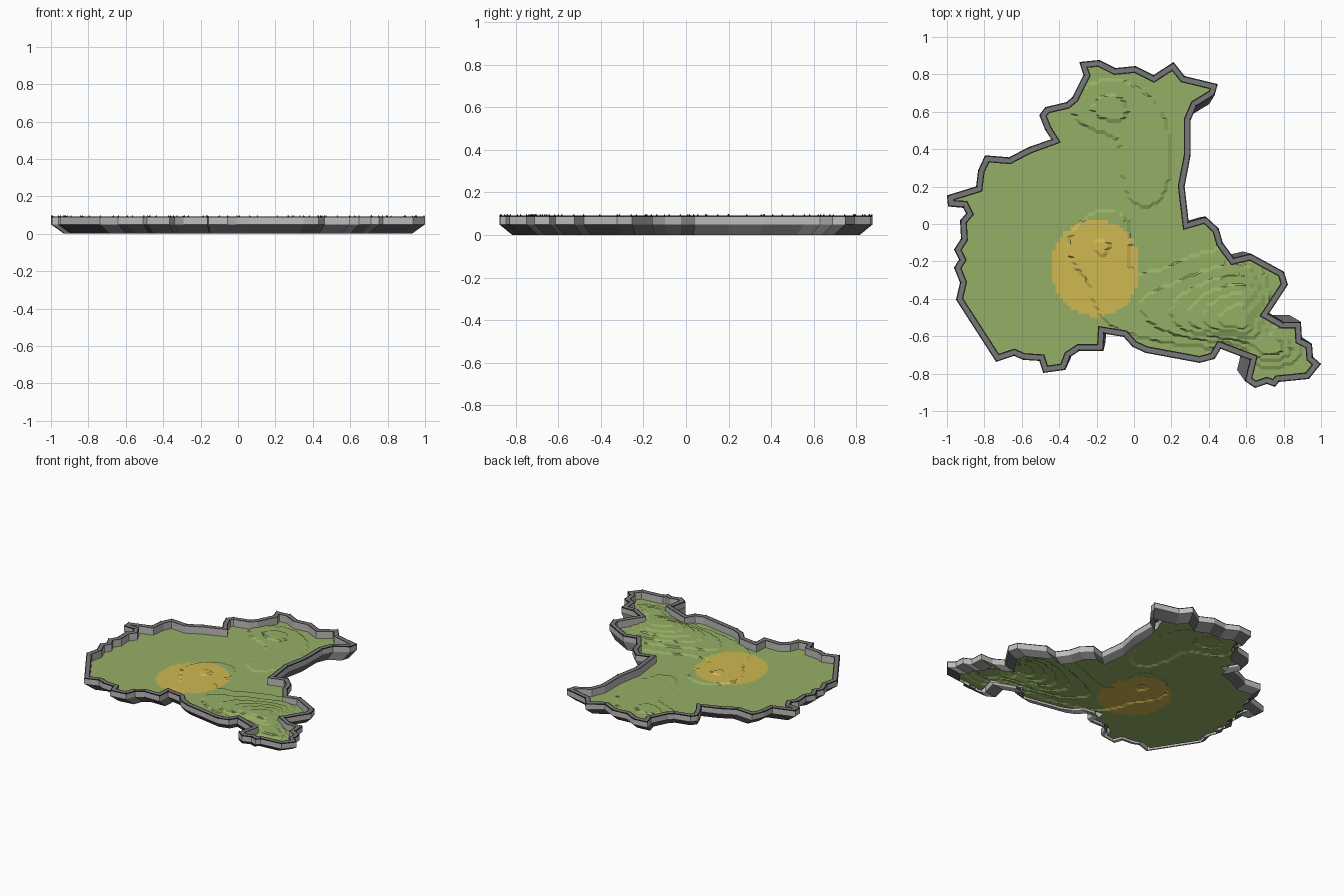
import bpy, bmesh, math
from mathutils import Vector
from mathutils.geometry import tessellate_polygon

if "Cube" in bpy.data.objects:
    bpy.data.objects.remove(bpy.data.objects["Cube"])


def material(name, rgb):
    m = bpy.data.materials.new(name)
    m.diffuse_color = (*rgb, 1)
    m.use_nodes = True
    m.node_tree.nodes["Principled BSDF"].inputs["Base Color"].default_value = m.diffuse_color
    return m


GREEN = material("grass green", (0.30, 0.43, 0.13))
GOLD = material("field gold", (0.63, 0.48, 0.085))
LIGHT = material("light stone", (0.52, 0.51, 0.50))
GREY = material("dark stone", (0.19, 0.19, 0.19))
SHADE = material("underside stone", (0.13, 0.13, 0.13))
BLACK = material("edge black", (0.03, 0.03, 0.03))

# Region outline in plan units, clockwise
RAW = [
    (1079, 62), (1099, 60), (1115, 68), (1135, 66), (1153, 75), (1173, 62), (1184, 76),
    (1217, 84), (1214, 95), (1196, 106), (1190, 120), (1190, 155), (1184, 186), (1188, 221),
    (1205, 216), (1218, 228), (1222, 242), (1233, 257), (1250, 253), (1283, 271), (1287, 284),
    (1268, 313), (1282, 321), (1300, 321), (1301, 338), (1311, 343), (1312, 356), (1320, 363),
    (1308, 378), (1278, 381), (1274, 386), (1266, 383), (1254, 387), (1244, 380), (1249, 359),
    (1220, 348), (1214, 358), (1199, 362), (1145, 352), (1132, 346), (1123, 336), (1104, 333),
    (1103, 350), (1079, 350), (1070, 356), (1065, 369), (1043, 372), (1039, 360), (1023, 359),
    (1014, 355), (996, 361), (956, 299), (960, 282), (954, 267), (959, 259), (954, 249),
    (961, 238), (960, 220), (966, 213), (963, 207), (948, 206), (947, 195), (976, 186),
    (978, 170), (985, 155), (1009, 157), (1028, 147), (1051, 139), (1045, 130), (1039, 115),
    (1045, 107), (1066, 102), (1072, 97), (1083, 75),
]
xs, ys = [p[0] for p in RAW], [p[1] for p in RAW]
S = 2 / (max(xs) - min(xs))
CX, CY = (max(xs) + min(xs)) / 2, (max(ys) + min(ys)) / 2
OUT = [Vector(((x - CX) * S, (CY - y) * S)) for x, y in RAW]
N = len(OUT)


def inset(d):
    """Outline moved inwards by d with limited mitres."""
    pts = []
    for i, p in enumerate(OUT):
        a = (p - OUT[i - 1]).normalized()
        b = (OUT[(i + 1) % N] - p).normalized()
        na, nb = Vector((a.y, -a.x)), Vector((b.y, -b.x))
        m = (na + nb).normalized()
        pts.append(p + m * d * min(1.5, 1 / max(0.3, m.dot(na))))
    return pts


def finish(bm, name, mats):
    me = bpy.data.meshes.new(name)
    bm.to_mesh(me)
    bm.free()
    for m in mats:
        me.materials.append(m)
    ob = bpy.data.objects.new(name, me)
    bpy.context.collection.objects.link(ob)
    return ob


W, MID, TOP, BASE = 0.036, 0.05, 0.092, 0.040


def loft(name, rings, mats):
    """Skin (points, height) rings, one material per band."""
    bm = bmesh.new()
    rows = [[bm.verts.new((p.x, p.y, z)) for p in pts] for pts, z in rings]
    for k in range(len(rows) - 1):
        for i in range(N):
            j = (i + 1) % N
            f = bm.faces.new((rows[k][j], rows[k][i], rows[k + 1][i], rows[k + 1][j]))
            f.material_index = k
    return finish(bm, name, mats)


# Rim wall: outer band, dark edge lines, flat top, inner band
loft("rim_wall",
     [(OUT, MID), (OUT, 0.086), (OUT, TOP), (inset(0.007), TOP),
      (inset(W - 0.007), TOP), (inset(W), TOP), (inset(W), BASE)],
     [LIGHT, BLACK, BLACK, GREY, BLACK, LIGHT])
# Skirt tapering towards the centre underneath
loft("tapered_skirt", [([p * 0.93 for p in OUT], 0), (OUT, MID)], [SHADE])

# Small points on the rim corners
bm = bmesh.new()
for p in inset(0.004):
    base = [bm.verts.new((p.x + 0.004 * dx, p.y + 0.004 * dy, TOP))
            for dx, dy in ((1, 0), (0, 1), (-1, 0), (0, -1))]
    tip = bm.verts.new((p.x, p.y, TOP + 0.008))
    for i in range(4):
        bm.faces.new((base[i], base[(i + 1) % 4], tip))
finish(bm, "rim_points", [BLACK])

# Hills: centre x, y, height, then spread to west, east, south, north
HILLS = [
    (0.57, -0.52, 0.050, 0.24, 0.08, 0.07, 0.19),
    (0.74, -0.66, 0.026, 0.10, 0.09, 0.06, 0.08),
    (-0.17, -0.12, 0.014, 0.13, 0.10, 0.12, 0.13),
    (0.05, -0.42, 0.010, 0.22, 0.20, 0.13, 0.10),
    (-0.14, 0.62, 0.016, 0.13, 0.10, 0.08, 0.10),
    (0.08, 0.36, 0.011, 0.13, 0.10, 0.22, 0.24),
]
STEP = 0.008


def height(x, y):
    h = 0
    for cx, cy, a, w, e, s, n in HILLS:
        u = (x - cx) / (w if x < cx else e)
        v = (y - cy) / (s if y < cy else n)
        h += a * math.exp(-0.5 * (u * u + v * v))
    return min(0.1, BASE + STEP * math.floor(h / STEP + 0.3))


# Terrain sheet: fill the inner outline, slice it into a grid, raise in terraces
bm = bmesh.new()
inner = [Vector((p.x, p.y, 0)) for p in inset(W)]
vs = [bm.verts.new(p) for p in inner]
for t in tessellate_polygon([inner]):
    if len(set(t)) == 3:
        bm.faces.new([vs[i] for i in t])
CELL = 0.02
for axis in (0, 1):
    no = Vector((1, 0, 0)) if axis == 0 else Vector((0, 1, 0))
    for k in range(-51, 52):
        bmesh.ops.bisect_plane(bm, geom=bm.verts[:] + bm.edges[:] + bm.faces[:],
                               plane_co=no * (k * CELL + 0.0013), plane_no=no, dist=1e-6)
# Gold field is an oval of the ground, flattened on its east side
for f in bm.faces:
    c = f.calc_center_median()
    if ((c.x + 0.205) / 0.24) ** 2 + ((c.y + 0.235) / 0.257) ** 2 < 1 and c.x < 0.03:
        f.material_index = 1
for v in bm.verts:
    v.co.z = height(v.co.x, v.co.y)
bmesh.ops.triangulate(bm, faces=bm.faces[:])
for f in bm.faces:
    f.normal_update()
    if f.normal.z < 0:
        f.normal_flip()
finish(bm, "terrain", [GREEN, GOLD])
